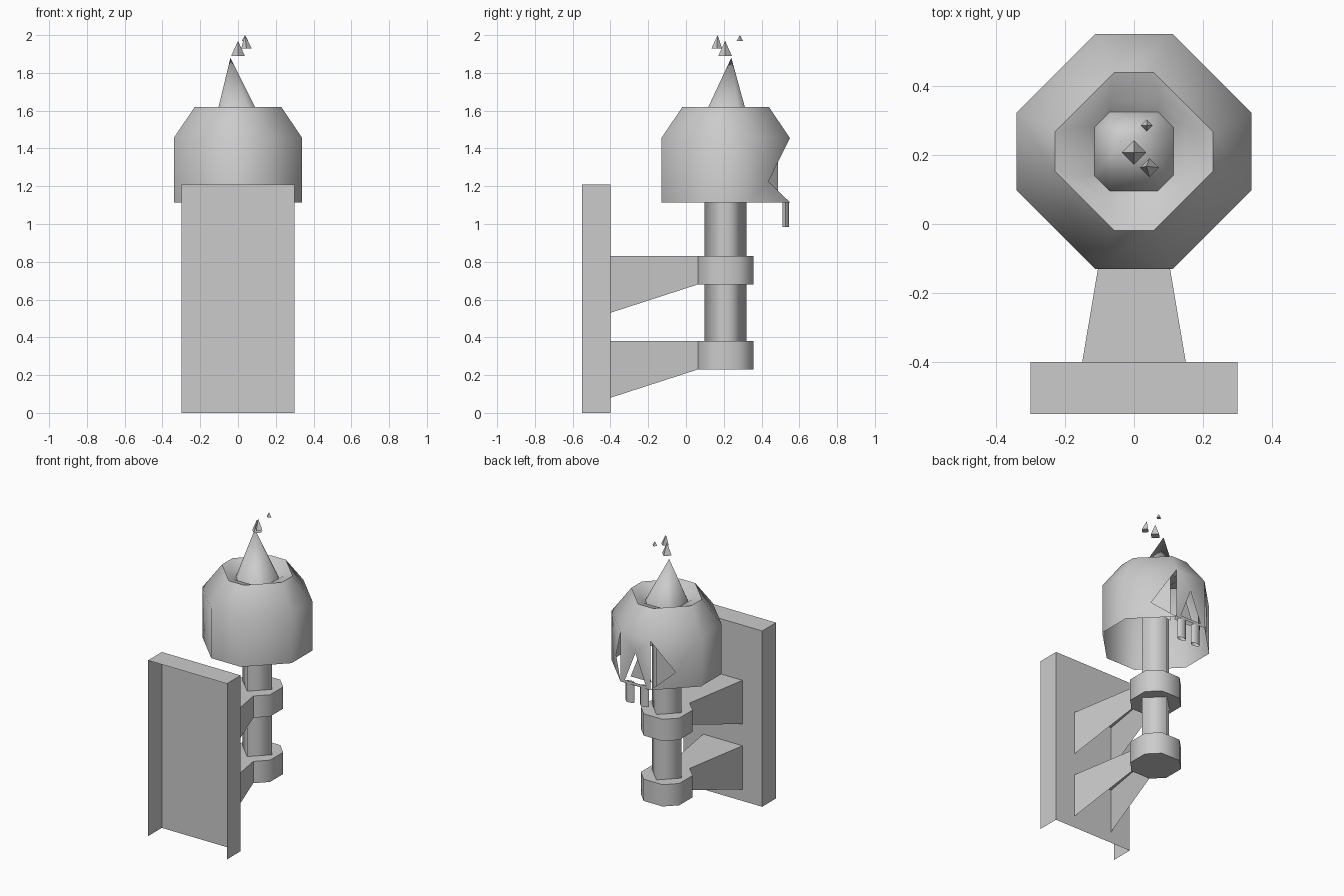
import bpy, bmesh, math

if "Cube" in bpy.data.objects:
    bpy.data.objects.remove(bpy.data.objects["Cube"])

CY = 0.21  # shared centre line of torch, clamps and skull


def make(name, verts, faces, angle=50, fix=True):
    me = bpy.data.meshes.new(name)
    me.from_pydata(verts, [], faces)
    bm = bmesh.new()
    bm.from_mesh(me)
    bmesh.ops.remove_doubles(bm, verts=bm.verts, dist=0.0005)
    if fix:
        bmesh.ops.recalc_face_normals(bm, faces=bm.faces)
    bm.to_mesh(me)
    bm.free()
    me.shade_smooth()
    me.set_sharp_from_angle(angle=math.radians(angle))
    ob = bpy.data.objects.new(name, me)
    bpy.context.collection.objects.link(ob)
    return ob


def octagon(h, f, z):
    p = [(h, -f), (h, f), (f, h), (-f, h), (-h, f), (-h, -f), (-f, -h), (f, -h)]
    return [(x, CY + y, z) for x, y in p]


def diamond(x, y, rx, ry, z):
    return [(x + rx, y, z), (x, y + ry, z), (x - rx, y, z), (x, y - ry, z)]


def loft(rings, skip=(), caps=(False, False)):
    n = len(rings[0])
    verts = [v for r in rings for v in r]
    faces = []
    for k in range(len(rings) - 1):
        for i in range(n):
            if (k, i) not in skip:
                j = (i + 1) % n
                faces.append((k * n + i, k * n + j, (k + 1) * n + j, (k + 1) * n + i))
    if caps[0]:
        faces.append(tuple(range(n))[::-1])
    if caps[1]:
        faces.append(tuple(range(len(verts) - n, len(verts))))
    return verts, faces


def cone(name, base, tip):
    n = len(base)
    make(name, base + [tip],
         [(i, (i + 1) % n, n) for i in range(n)] + [tuple(range(n))[::-1]])


# wall plate: shell open at the wall side and underneath
W, Y0, Y1, H = 0.3, -0.55, -0.40, 1.21
make("wall_plate",
     [(-W, Y0, 0), (W, Y0, 0), (W, Y1, 0), (-W, Y1, 0),
      (-W, Y0, H), (W, Y0, H), (W, Y1, H), (-W, Y1, H)],
     [(1, 2, 6, 5), (2, 3, 7, 6), (3, 0, 4, 7), (4, 5, 6, 7)])

# two tapering brackets (open underneath) with clamp rings
for label, top in (("lower", 0.38), ("upper", 0.83)):
    a, b, ye = 0.15, 0.072, 0.063
    make(label + "_bracket",
         [(-a, Y1, top), (a, Y1, top), (b, ye, top), (-b, ye, top),
          (-a, Y1, top - 0.3), (a, Y1, top - 0.3), (b, ye, top - 0.15), (-b, ye, top - 0.15)],
         [(0, 1, 2, 3), (1, 5, 6, 2), (0, 3, 7, 4)])
    make(label + "_clamp",
         *loft([octagon(0.147, 0.072, top - 0.15), octagon(0.147, 0.072, top)],
               caps=(True, True)))

# torch shaft
make("shaft", *loft([diamond(0, CY, 0.111, 0.111, z) for z in (0.25, 1.56)]), angle=100)

# skull shell: open below, dished top
h, f, zb, zt = 0.34, 0.113, 1.115, 1.455
rings = [octagon(h, f, zb), octagon(h, f, zt), octagon(0.229, 0.057, 1.62),
         octagon(0.15, 0.074, 1.595), octagon(0.113, 0.068, 1.57)]
verts, faces = loft(rings, skip={(0, 1), (0, 2), (0, 3)})


def add(*pts):
    s = len(verts)
    verts.extend(pts)
    faces.append(tuple(range(s, s + len(pts))))


# face side: triangular eye holes on the diagonals, nose hole in the middle
yf = CY + h
nose = [(0, yf, 1.34), (0.08, yf, 1.135), (-0.08, yf, 1.135)]
eyes = []
for s in (1, -1):
    A, C = (s * f, yf, zt), (s * f, yf, zb)
    B, D = (s * h, CY + f, zt), (s * h, CY + f, zb)
    M = (s * (f + h) / 2, CY + (f + h) / 2, 1.225)
    add(A, M, B)
    add(B, M, D)
    add(D, M, C)
    add(A, C, nose[1] if s > 0 else nose[2], nose[0])
    eyes.append([A, M, C] if s > 0 else [A, C, M])
add((f, yf, zt), nose[0], (-f, yf, zt))
add((f, yf, zb), (-f, yf, zb), nose[2], nose[1])
make("skull", verts, faces)

# recessed plates behind the holes
for name, tri in zip(("right_eye_plate", "left_eye_plate", "nose_plate"), eyes + [nose]):
    make(name, [(x, y - 0.063, z) for x, y, z in tri], [(0, 1, 2)], fix=False)

# two teeth hanging from the front rim
for name, x in (("right_tooth", 0.055), ("left_tooth", -0.055)):
    ring = [[(x + 0.034 * math.cos(t * math.pi / 4), 0.528 + 0.018 * math.sin(t * math.pi / 4), z)
             for t in range(8)] for z in (0.985, 1.12)]
    make(name, *loft(ring, caps=(False, True)))

# flame and sparks
cone("flame", octagon(0.115, 0.07, 1.57), (-0.04, 0.24, 1.88))
cone("large_spark", diamond(0, 0.207, 0.036, 0.036, 1.89), (0, 0.207, 1.97))
cone("medium_spark", diamond(0.045, 0.163, 0.028, 0.028, 1.93), (0.036, 0.167, 2.0))
cone("small_spark", diamond(0.037, 0.285, 0.017, 0.017, 1.97), (0.037, 0.285, 2.0))
